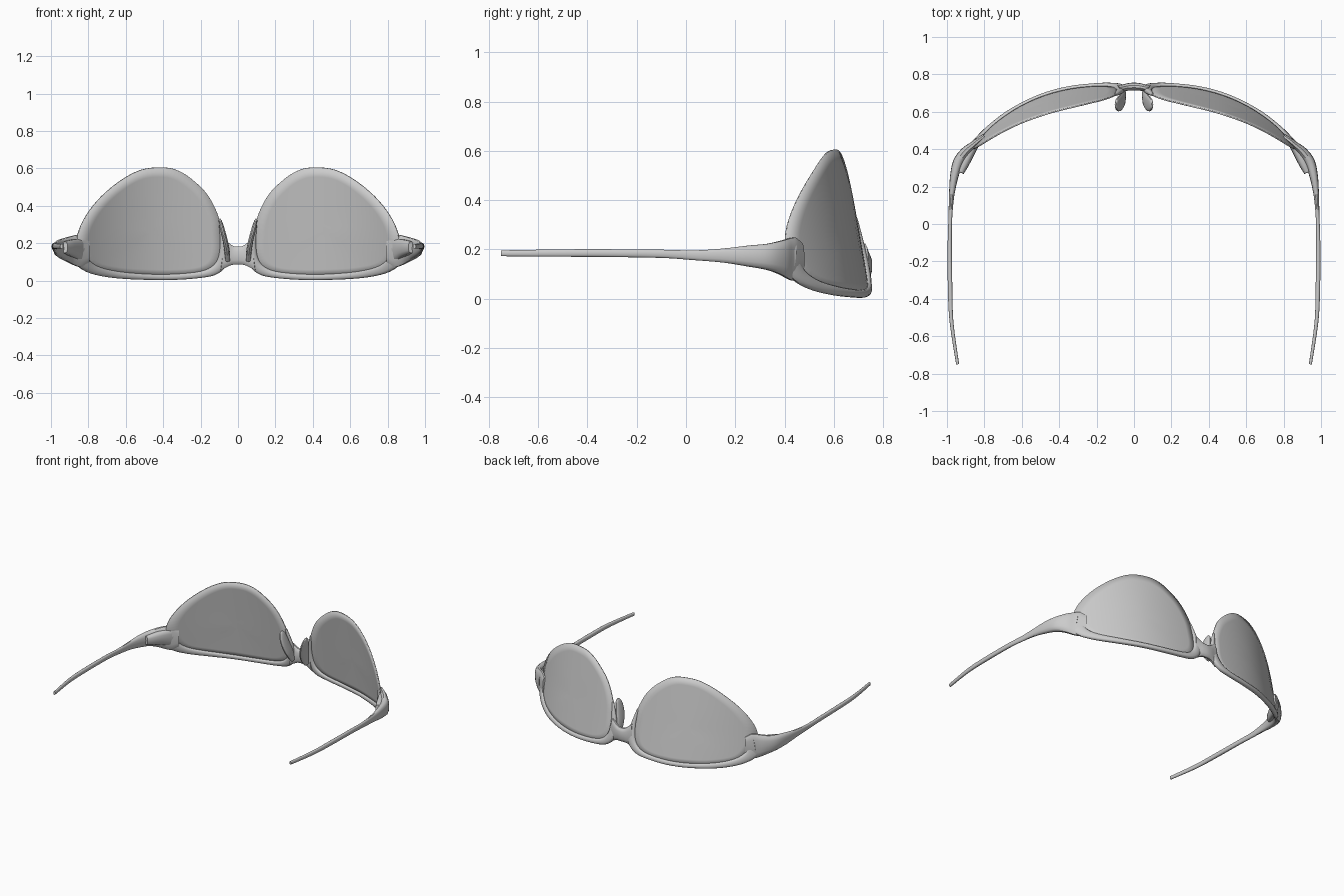
import bpy, bmesh, math
from mathutils import Vector

if "Cube" in bpy.data.objects:
    bpy.data.objects.remove(bpy.data.objects["Cube"])


def lens_y(x, z):
    # curved, tilted surface shared by lens and rim
    return 0.748 - 0.305 * (abs(x) / 0.86) ** 2.83 - 0.175 * z


def lens_normal(p):
    e = 0.01
    dx = (lens_y(p.x + e, p.z) - lens_y(p.x - e, p.z)) / (2 * e)
    return Vector((-dx, 1, 0.175)).normalized()


def spline(pts, steps, closed=False):
    # Catmull-Rom through points of any dimension
    n, out = len(pts), []
    get = (lambda i: pts[i % n]) if closed else (lambda i: pts[min(max(i, 0), n - 1)])
    for i in range(n if closed else n - 1):
        for s in range(steps):
            t = s / steps
            out.append([0.5 * (2 * b + (c - a) * t + (2 * a - 5 * b + 4 * c - d) * t * t
                               + (3 * b - a - 3 * c + d) * t ** 3)
                        for a, b, c, d in zip(get(i - 1), get(i), get(i + 1), get(i + 2))])
    if not closed:
        out.append(list(pts[-1]))
    return out


def finish(name, bm, mirror=True, angle=40):
    bmesh.ops.recalc_face_normals(bm, faces=bm.faces)
    me = bpy.data.meshes.new(name)
    bm.to_mesh(me)
    bm.free()
    ob = bpy.data.objects.new(name, me)
    bpy.context.collection.objects.link(ob)
    if mirror:
        m = ob.modifiers.new("mirror", 'MIRROR')
        m.use_mirror_merge = False
    bpy.ops.object.select_all(action='DESELECT')
    ob.select_set(True)
    bpy.context.view_layer.objects.active = ob
    bpy.ops.object.shade_smooth_by_angle(angle=math.radians(angle))
    return ob


def loft(name, stations, normal=None, mirror=True, steps=4, sides=14):
    # station: x, y, z, half thickness, half height
    st = spline(stations, steps)
    pts = [Vector(s[:3]) for s in st]
    bm = bmesh.new()
    rings = []
    for i, p in enumerate(pts):
        t = (pts[min(i + 1, len(pts) - 1)] - pts[max(i - 1, 0)]).normalized()
        n = normal(p) if normal else t.cross(Vector((0, 0, 1)))
        n = (n - t * n.dot(t)).normalized()
        b = n.cross(t).normalized()
        ring = []
        for k in range(sides):
            a = 2 * math.pi * k / sides
            c, s = math.cos(a), math.sin(a)
            c = math.copysign(abs(c) ** 0.8, c)
            s = math.copysign(abs(s) ** 0.8, s)
            ring.append(bm.verts.new(p + n * c * st[i][3] + b * s * st[i][4]))
        rings.append(ring)
    for r, q in zip(rings, rings[1:]):
        for k in range(sides):
            j = (k + 1) % sides
            bm.faces.new((r[k], r[j], q[j], q[k]))
    bm.faces.new(rings[0])
    bm.faces.new(rings[-1])
    return finish(name, bm, mirror)


# Lens: concentric rings of the outline laid on the curved surface
outline = spline([(.085, .22), (.10, .33), (.16, .455), (.25, .545), (.33, .592), (.41, .605),
                  (.515, .593), (.62, .54), (.73, .45), (.81, .35), (.855, .25), (.855, .16),
                  (.80, .07), (.65, .035), (.5, .025), (.35, .022), (.2, .032), (.115, .065),
                  (.085, .13)], 4, closed=True)
bm = bmesh.new()
cx, cz = 0.46, 0.27
prev = None
for f in (0.1, 0.3, 0.5, 0.7, 0.85, 1.0):
    ring = []
    for x, z in outline:
        px, pz = cx + (x - cx) * f, cz + (z - cz) * f
        ring.append(bm.verts.new((px, lens_y(px, pz), pz)))
    if prev:
        for k in range(len(ring)):
            j = (k + 1) % len(ring)
            bm.faces.new((prev[k], prev[j], ring[j], ring[k]))
    else:
        bm.faces.new(ring)
    prev = ring
lens = finish("lens", bm)
sol = lens.modifiers.new("thickness", 'SOLIDIFY')
sol.thickness = 0.008
sol.offset = 0

# Rim: follows the lower lens edge and climbs beside the nose
rim_path = [(.855, .155, .016, .06), (.825, .095, .016, .036), (.76, .055, .016, .024),
            (.65, .032, .016, .019), (.5, .021, .016, .016), (.35, .02, .016, .016),
            (.2, .033, .016, .018), (.12, .06, .018, .026), (.078, .115, .02, .03),
            (.076, .2, .016, .02), (.088, .27, .011, .012), (.099, .325, .006, .006)]
loft("rim", [(x, lens_y(x, z), z, a, b) for x, z, a, b in rim_path], normal=lens_normal)

# Bridge joining both rims
half = [(.085, .722, .14, .018, .085), (.055, .728, .137, .019, .066), (.03, .733, .135, .02, .052)]
loft("bridge", [(-s[0],) + s[1:] for s in half] + [(0, .735, .134, .021, .049)] + half[::-1],
     mirror=False)

# Nose pads: thin tongues swept up and toward the wearer
loft("nose_pad", [(.055, .705, .11, .012, .02), (.06, .675, .17, .014, .038),
                  (.072, .65, .23, .013, .042), (.085, .64, .28, .012, .038),
                  (.094, .64, .315, .009, .025), (.098, .642, .33, .004, .008)],
     normal=lambda p: Vector((1, 0, -.35)))

# Temple arm: from ear tip, around the corner, onto the lens
loft("temple_arm", [(.943, -.75, .184, .008, .012), (.975, -.53, .185, .010, .015),
                    (.983, -.35, .185, .012, .016), (.985, -.1, .182, .011, .017),
                    (.982, .03, .176, .010, .020), (.975, .15, .175, .014, .029),
                    (.962, .25, .173, .022, .043), (.94, .33, .17, .028, .054),
                    (.902, .385, .167, .026, .07), (.865, .418, .163, .020, .084),
                    (.835, .443, .16, .017, .088), (.80, .47, .16, .014, .066)])

# Hinge block on the wearer's side
loft("hinge_block", [(.845, .435, .165, .022, .06), (.875, .385, .172, .026, .05),
                     (.905, .325, .176, .025, .04), (.927, .275, .178, .018, .03)])
